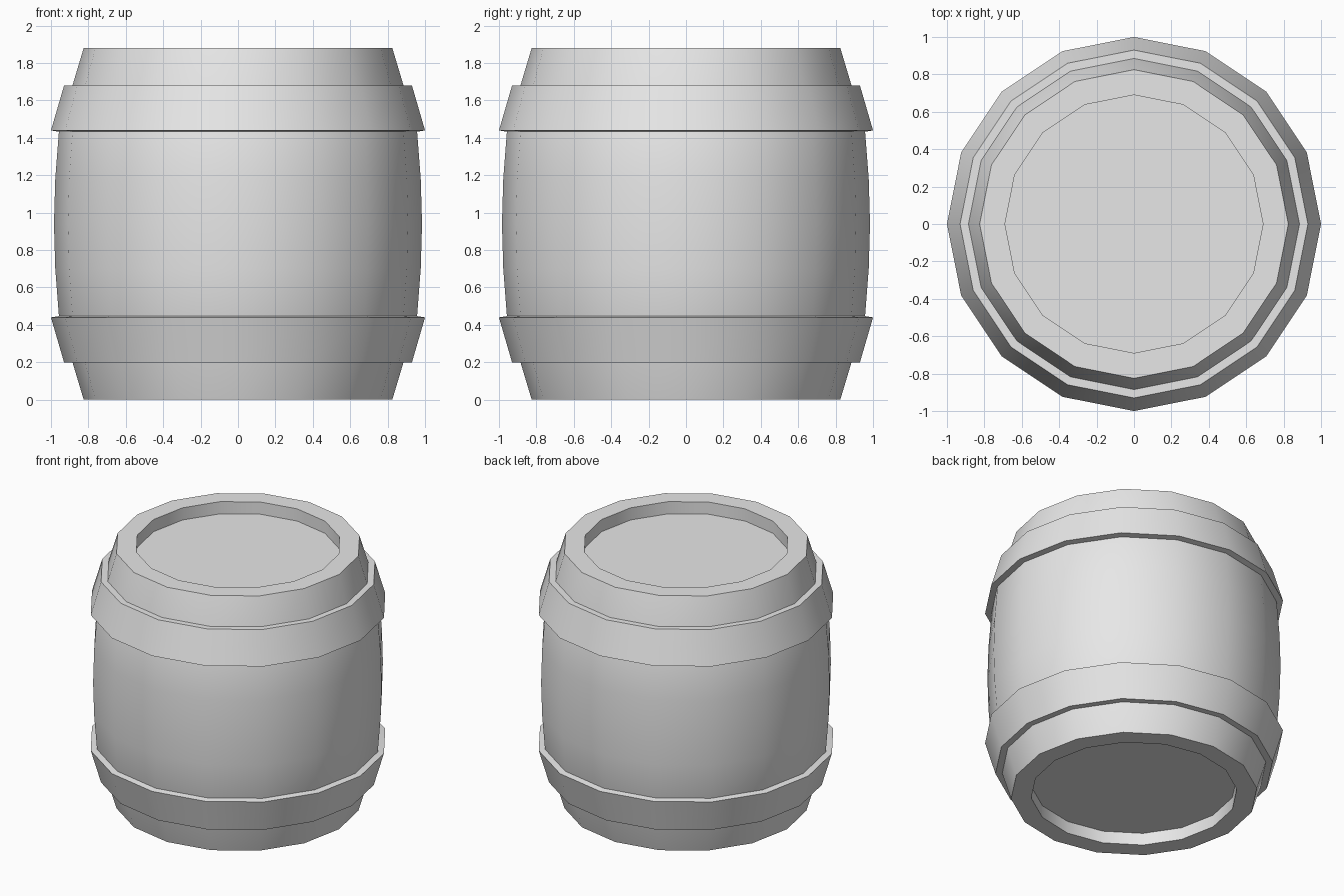
import bpy
import bmesh
import math

SIDES = 16
HEIGHT = 1.88

cube = bpy.data.objects.get("Cube")
if cube:
    bpy.data.objects.remove(cube, do_unlink=True)

grey = bpy.data.materials.new("light grey")
grey.use_nodes = True
colour = (0.8, 0.8, 0.8, 1)
grey.diffuse_color = colour
grey.node_tree.nodes["Principled BSDF"].inputs["Base Color"].default_value = colour


def lathe(name, profile, closed):
    """Spin (radius, z) points about z; join the profile ends or cap them."""
    bm = bmesh.new()
    rings = []
    for r, z in profile:
        angles = [math.tau * i / SIDES for i in range(SIDES)]
        rings.append([bm.verts.new((r * math.cos(a), r * math.sin(a), z)) for a in angles])
    pairs = list(zip(rings, rings[1:]))
    if closed:
        pairs.append((rings[-1], rings[0]))
    else:
        bm.faces.new(rings[0])
        bm.faces.new(rings[-1])
    for low, high in pairs:
        for i in range(SIDES):
            j = (i + 1) % SIDES
            bm.faces.new((low[i], low[j], high[j], high[i]))
    bmesh.ops.recalc_face_normals(bm, faces=bm.faces)
    mesh = bpy.data.meshes.new(name)
    bm.to_mesh(mesh)
    bm.free()
    mesh.materials.append(grey)
    obj = bpy.data.objects.new(name, mesh)
    bpy.context.collection.objects.link(obj)
    bpy.ops.object.select_all(action="DESELECT")
    obj.select_set(True)
    bpy.context.view_layer.objects.active = obj
    bpy.ops.object.shade_smooth_by_angle(angle=math.radians(30))
    return obj


def flip(profile):
    """Mirror a profile about the barrel's mid height."""
    return [(r, HEIGHT - z) for r, z in reversed(profile)]


# Barrel body: recessed end, rim, tapered end and gentle bulge, mirrored
half = [(0.69, 0.09), (0.69, 0), (0.825, 0), (0.957, 0.44), (0.977, 0.7)]
lathe("barrel_body", half + [(0.984, HEIGHT / 2)] + flip(half), closed=False)

# Flared hoops around both ends
hoop = [(0.87, 0.2), (0.93, 0.2), (1.0, 0.44), (0.94, 0.45)]
lathe("lower_hoop", hoop, closed=True)
lathe("upper_hoop", flip(hoop), closed=True)
